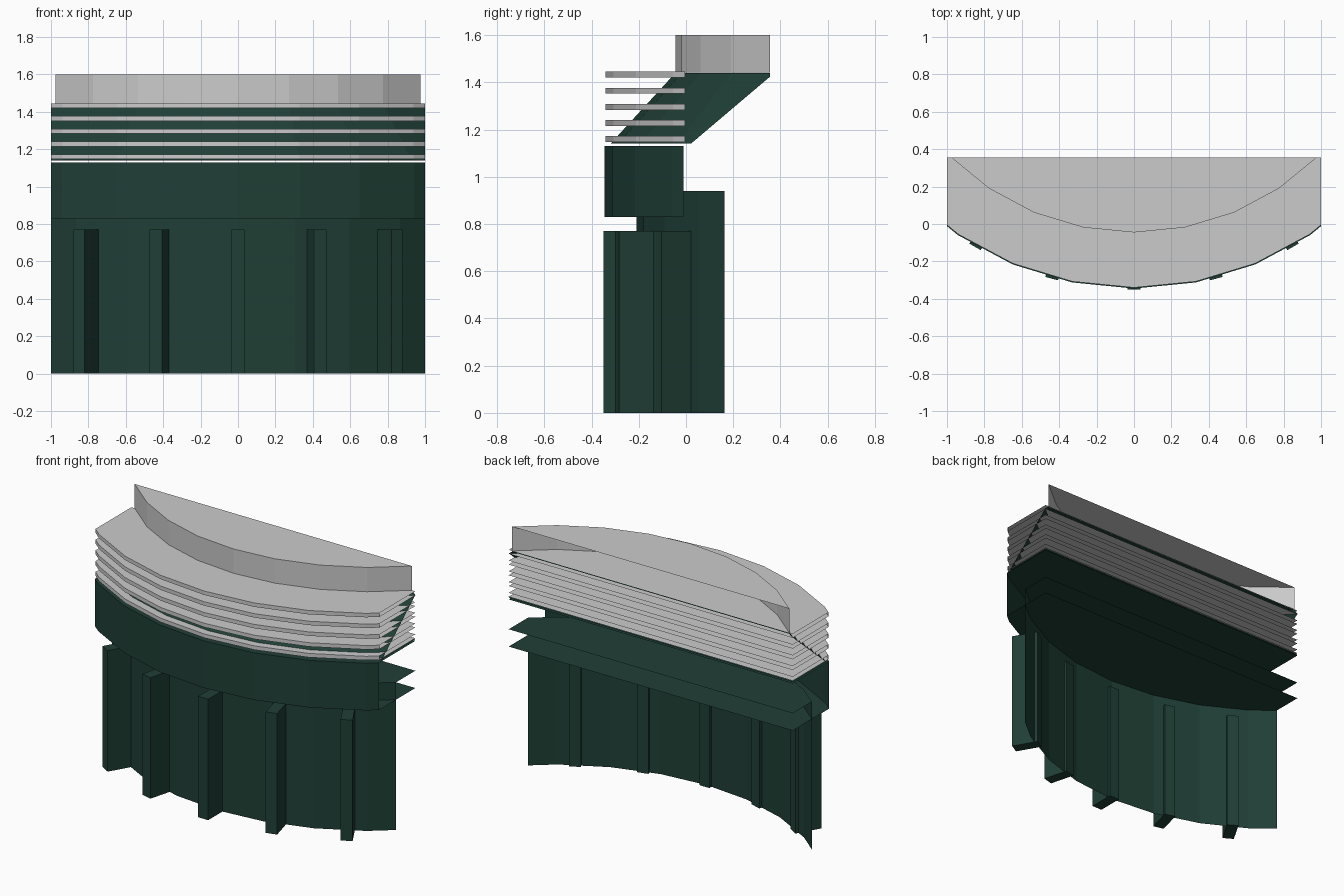
import bpy, bmesh, math
from mathutils import Matrix, Vector

if "Cube" in bpy.data.objects:
    bpy.data.objects.remove(bpy.data.objects["Cube"])

CENTRE_Y = 1.35      # shared axis of all the curved parts
BACK_Y = 0.355
SIDES = 32

green = bpy.data.materials.new("dark_green")
green.diffuse_color = (0.014, 0.05, 0.037, 1)
green.use_nodes = True
green.node_tree.nodes["Principled BSDF"].inputs["Base Color"].default_value = green.diffuse_color


def finish(bm, name, mat=None):
    me = bpy.data.meshes.new(name)
    bm.to_mesh(me)
    bm.free()
    ob = bpy.data.objects.new(name, me)
    bpy.context.collection.objects.link(ob)
    if mat:
        me.materials.append(mat)
    return ob


def arc_slice(name, r_bottom, r_top, z0, z1, mat=None, floor=True):
    """Front slice of a 32-sided drum, left open at the cut sides and back."""
    bm = bmesh.new()
    bmesh.ops.create_cone(bm, cap_ends=True, segments=SIDES, radius1=r_bottom,
                          radius2=r_top, depth=z1 - z0,
                          matrix=Matrix.Translation((0, CENTRE_Y, (z0 + z1) / 2)))
    if not floor:
        bm.normal_update()
        low = [f for f in bm.faces if f.normal.z < -0.9]
        bmesh.ops.delete(bm, geom=low, context='FACES')
    for co, no in (((1, 0, 0), (1, 0, 0)), ((-1, 0, 0), (-1, 0, 0)),
                   ((0, BACK_Y, 0), (0, 1, 0))):
        bmesh.ops.bisect_plane(bm, geom=bm.verts[:] + bm.edges[:] + bm.faces[:],
                               plane_co=Vector(co), plane_no=Vector(no),
                               clear_outer=True)
    return finish(bm, name, mat)


# Lower curved wall with its top plate, and the overhanging band
arc_slice("lower_wall", 1.56, 1.56, 0, 0.94, green, floor=False)
arc_slice("band", 1.695, 1.695, 0.83, 1.13, green)

# Sloping backing behind the steps
arc_slice("sloped_backing", 1.67, 1.395, 1.14, 1.44, green)

# Five thin grey ledges
for i in range(5):
    z = 1.147 + i * 0.0683
    arc_slice(f"ledge_{i + 1}", 1.69, 1.69, z, z + 0.025)

# Grey top cap
arc_slice("top_cap", 1.395, 1.395, 1.442, 1.6, floor=False)

# Radial pilasters through the lower wall
R_IN, R_OUT, WIDTH, HEIGHT = 1.535, 1.70, 0.07, 0.77
for i, deg in enumerate((-30, -15, 0, 15, 30)):
    bm = bmesh.new()
    bmesh.ops.create_cube(bm, size=1, matrix=(
        Matrix.Translation((0, CENTRE_Y, 0))
        @ Matrix.Rotation(math.radians(deg), 4, 'Z')
        @ Matrix.Translation((0, -(R_IN + R_OUT) / 2, HEIGHT / 2))
        @ Matrix.Diagonal((WIDTH, R_OUT - R_IN, HEIGHT, 1))))
    finish(bm, f"pilaster_{i + 1}", green)
